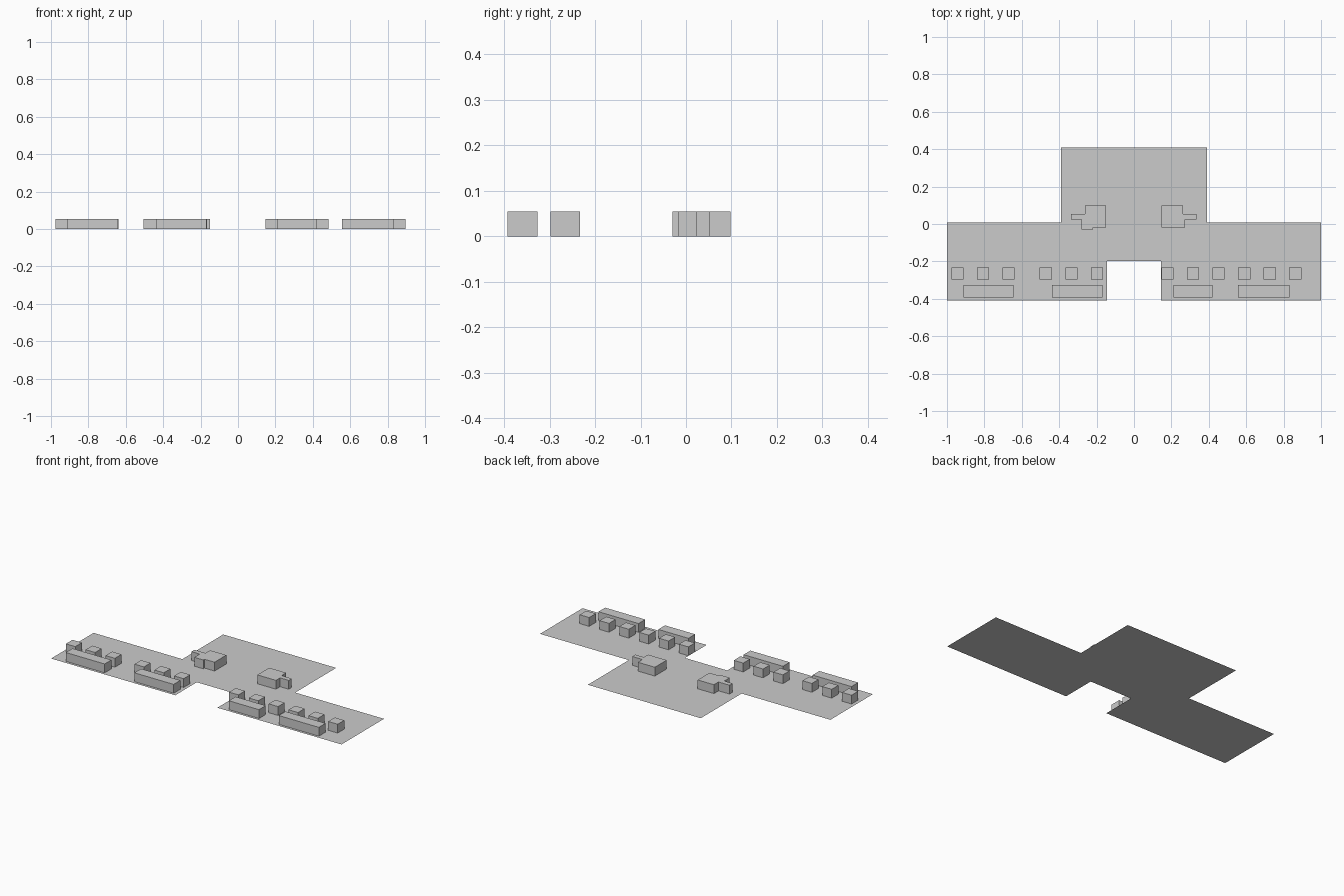
import bpy
import bmesh

if "Cube" in bpy.data.objects:
    bpy.data.objects.remove(bpy.data.objects["Cube"])

HEIGHT = 0.055  # all blocks share one height


def extrude_outline(name, points, height=0.0):
    """Flat outline at z = 0, raised into an open-bottomed block if height is given."""
    bm = bmesh.new()
    face = bm.faces.new([bm.verts.new((x, y, height)) for x, y in points])
    face.normal_update()
    if face.normal.z < 0:
        face.normal_flip()
    if height:
        ring = list(face.verts)
        low = [bm.verts.new((v.co.x, v.co.y, 0)) for v in ring]
        for i in range(len(ring)):
            j = (i + 1) % len(ring)
            bm.faces.new((low[i], low[j], ring[j], ring[i]))
    mesh = bpy.data.meshes.new(name)
    bm.to_mesh(mesh)
    bm.free()
    obj = bpy.data.objects.new(name, mesh)
    bpy.context.collection.objects.link(obj)
    return obj


def block(name, x0, x1, y0, y1):
    return extrude_outline(name, [(x0, y0), (x1, y0), (x1, y1), (x0, y1)], HEIGHT)


# Site slab: two wings, a rear plot and a notch at the front
half = [(0.145, -0.198), (0.145, -0.41), (1, -0.41), (1, 0.008), (0.389, 0.008), (0.389, 0.41)]
extrude_outline("site_ground", half + [(-x, y) for x, y in reversed(half)])

# Front row of long blocks
for i, (x0, x1) in enumerate([(-0.911, -0.643), (-0.439, -0.168), (0.212, 0.42), (0.556, 0.832)]):
    block(f"long_block_{i + 1}", x0, x1, -0.393, -0.327)

# Second row of small square blocks, in four groups of three
n = 0
for start in (-0.977, -0.504, 0.147, 0.557):
    for k in range(3):
        n += 1
        x = start + k * 0.1365
        block(f"small_block_{n}", x, x + 0.065, -0.298, -0.233)

# Two stepped main buildings
extrude_outline("main_building_left", [
    (-0.261, 0.098), (-0.149, 0.098), (-0.149, -0.018), (-0.218, -0.018), (-0.218, -0.03),
    (-0.28, -0.03), (-0.28, 0.023), (-0.337, 0.023), (-0.337, 0.053), (-0.261, 0.053)], HEIGHT)
extrude_outline("main_building_right", [
    (0.146, 0.098), (0.263, 0.098), (0.263, 0.053), (0.333, 0.053),
    (0.333, 0.023), (0.274, 0.023), (0.274, -0.018), (0.146, -0.018)], HEIGHT)

# Consistent outward normals on the raised blocks
for obj in bpy.context.collection.objects:
    if obj.name != "site_ground":
        bm = bmesh.new()
        bm.from_mesh(obj.data)
        bmesh.ops.recalc_face_normals(bm, faces=bm.faces)
        if max(bm.faces, key=lambda f: abs(f.normal.z)).normal.z < 0:
            bmesh.ops.reverse_faces(bm, faces=bm.faces)
        bm.to_mesh(obj.data)
        bm.free()
